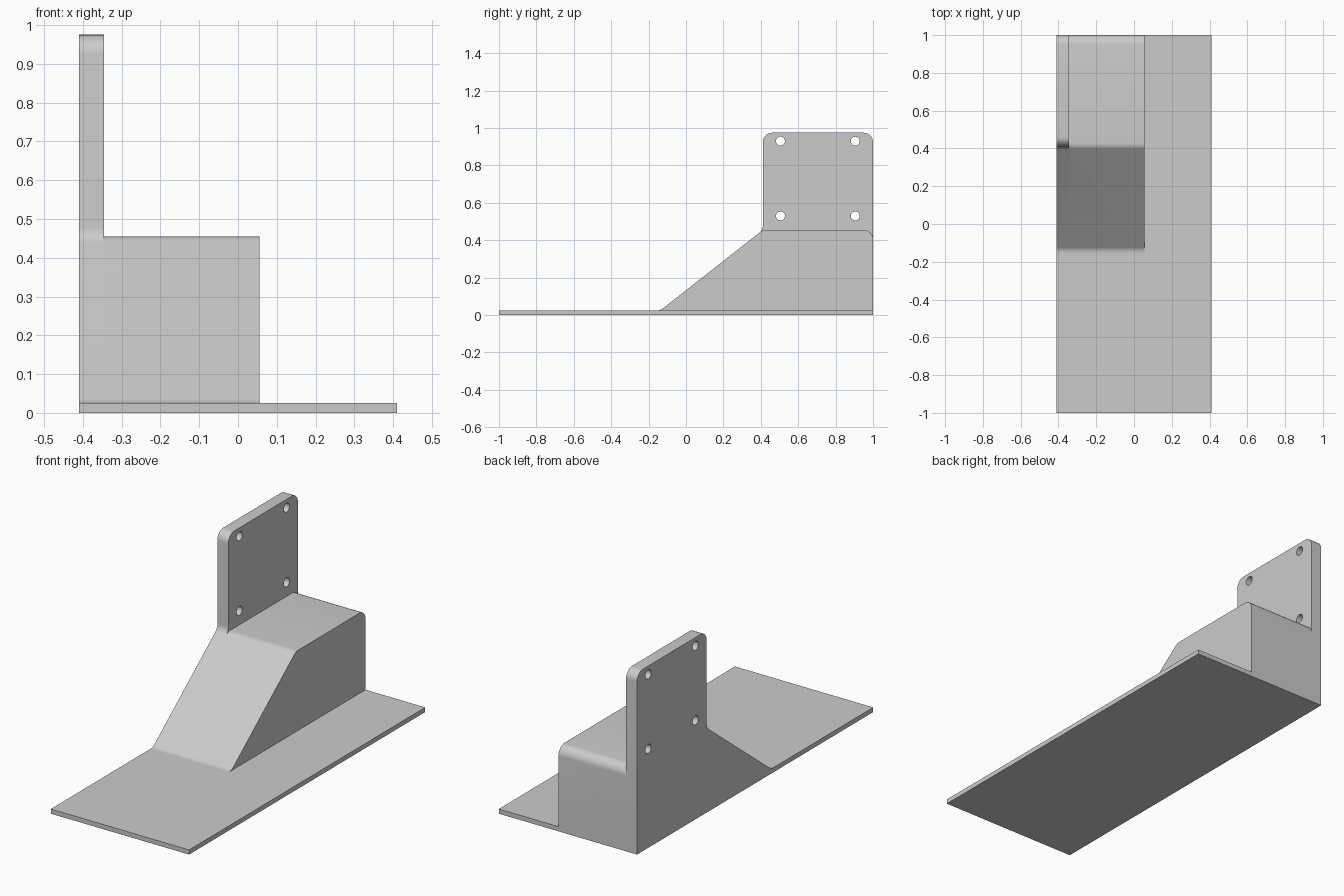
import bpy, bmesh, math
from mathutils import Vector, Matrix

if "Cube" in bpy.data.objects:
    bpy.data.objects.remove(bpy.data.objects["Cube"])

TONE = (0.6, 0.6, 0.6, 1)
grey = bpy.data.materials.new("plain grey")
grey.use_nodes = True
grey.diffuse_color = TONE
grey.node_tree.nodes["Principled BSDF"].inputs["Base Color"].default_value = TONE

X0, X_PLATE, X_BLOCK, X1 = -0.41, -0.345, 0.056, 0.41
BASE_TOP, BLOCK_TOP, PLATE_TOP = 0.025, 0.455, 0.975
R = 0.05


def fillet(prev, corner, nxt, radius, steps=8):
    """Points of an arc that rounds one corner of a profile."""
    a, c, b = Vector(prev), Vector(corner), Vector(nxt)
    u, v = (a - c).normalized(), (b - c).normalized()
    half = u.angle(v) / 2
    centre = c + (u + v).normalized() * radius / math.sin(half)
    start = (c + u * radius / math.tan(half) - centre).normalized()
    end = (c + v * radius / math.tan(half) - centre).normalized()
    return [centre + start.slerp(end, i / steps).normalized() * radius
            for i in range(steps + 1)]


def extrude_profile(name, corners, x0, x1):
    """Extrude a (y, z, radius) profile along x."""
    pts = []
    for i, (y, z, r) in enumerate(corners):
        prev, nxt = corners[i - 1][:2], corners[(i + 1) % len(corners)][:2]
        pts += fillet(prev, (y, z), nxt, r) if r else [Vector((y, z))]
    if name != "base_plate":
        pts = pts[1:]  # the lead-in point only guides the first fillet
    bm = bmesh.new()
    face = bm.faces.new([bm.verts.new((x0, p.x, p.y)) for p in pts])
    top = bmesh.ops.extrude_face_region(bm, geom=[face], use_keep_orig=True)["geom"]
    bmesh.ops.translate(bm, vec=(x1 - x0, 0, 0),
                        verts=[g for g in top if isinstance(g, bmesh.types.BMVert)])
    bmesh.ops.recalc_face_normals(bm, faces=bm.faces)
    return add_object(name, bm)


def add_object(name, bm):
    mesh = bpy.data.meshes.new(name)
    bm.to_mesh(mesh)
    bm.free()
    mesh.materials.append(grey)
    obj = bpy.data.objects.new(name, mesh)
    bpy.context.collection.objects.link(obj)
    return obj


def combine(target, other, operation):
    """Apply a boolean and discard the second object."""
    mod = target.modifiers.new("combine", "BOOLEAN")
    mod.operation, mod.solver, mod.object = operation, "EXACT", other
    bpy.context.view_layer.objects.active = target
    bpy.ops.object.modifier_apply(modifier=mod.name)
    bpy.data.objects.remove(other)


# Flat base
base = extrude_profile("base_plate", [(-1, 0, 0), (1, 0, 0), (1, BASE_TOP, 0),
                                      (-1, BASE_TOP, 0)], X0, X1)

# Ramp foot shared by the block and the upright
foot = [(-0.5, BASE_TOP, 0), (-0.137, BASE_TOP, R)]
block = extrude_profile("ramp_block", foot + [
    (0.411, BLOCK_TOP, R), (1, BLOCK_TOP, R), (1, BASE_TOP, 0)], X_PLATE, X_BLOCK)

# Upright mounting plate with its share of the ramp
upright = extrude_profile("mounting_plate", foot + [
    (0.411, BLOCK_TOP, R), (0.411, PLATE_TOP, R), (1, PLATE_TOP, R),
    (1, BASE_TOP, 0)], X0, X_PLATE)

# Four screw holes
bm = bmesh.new()
for y in (0.505, 0.905):
    for z in (0.53, 0.93):
        place = Matrix.Translation(((X0 + X_PLATE) / 2, y, z)) @ Matrix.Rotation(math.pi / 2, 4, "Y")
        bmesh.ops.create_cone(bm, cap_ends=True, segments=32, radius1=0.024,
                              radius2=0.024, depth=0.2, matrix=place)
holes = add_object("screw_holes", bm)
combine(upright, holes, "DIFFERENCE")

# Merge into one solid bracket
combine(upright, block, "UNION")
combine(upright, base, "UNION")
upright.name = "mounting_bracket"

bpy.ops.object.select_all(action="DESELECT")
upright.select_set(True)
bpy.context.view_layer.objects.active = upright
bpy.ops.object.shade_smooth_by_angle(angle=math.radians(25))
